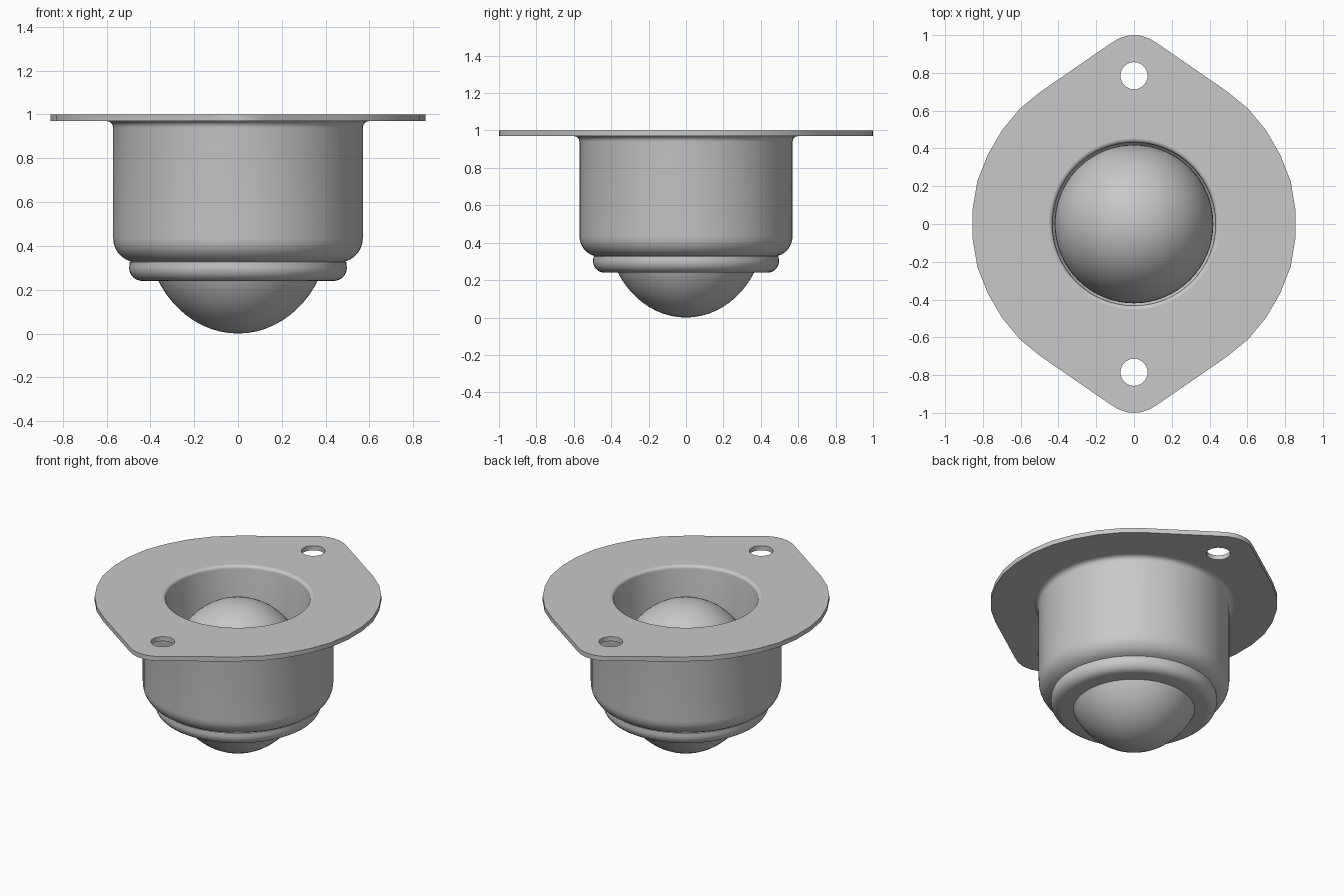
import bpy, bmesh, math

if "Cube" in bpy.data.objects:
    bpy.data.objects.remove(bpy.data.objects["Cube"], do_unlink=True)

grey = bpy.data.materials.new("steel_grey")
grey.use_nodes = True
colour = (0.58, 0.58, 0.58, 1)
grey.diffuse_color = colour
grey.node_tree.nodes["Principled BSDF"].inputs["Base Color"].default_value = colour


def finish(bm, name, angle=35):
    """Turn a bmesh into a shaded, coloured object."""
    bmesh.ops.recalc_face_normals(bm, faces=bm.faces)
    mesh = bpy.data.meshes.new(name)
    bm.to_mesh(mesh)
    bm.free()
    obj = bpy.data.objects.new(name, mesh)
    bpy.context.collection.objects.link(obj)
    mesh.materials.append(grey)
    bpy.ops.object.select_all(action='DESELECT')
    obj.select_set(True)
    bpy.context.view_layer.objects.active = obj
    bpy.ops.object.shade_smooth_by_angle(angle=math.radians(angle))
    return obj


def loop(bm, points, z):
    """Closed ring of edges at height z."""
    verts = [bm.verts.new((x, y, z)) for x, y in points]
    return [bm.edges.new((a, b)) for a, b in zip(verts, verts[1:] + verts[:1])]


def circle(r, cy, n):
    return [(r * math.cos(2 * math.pi * i / n), cy + r * math.sin(2 * math.pi * i / n))
            for i in range(n)]


def arc(cx, cz, r, start, end, n=6):
    """Profile points along a rounded corner."""
    angles = [math.radians(start + (end - start) * i / n) for i in range(n + 1)]
    return [(cx + r * math.cos(a), cz + r * math.sin(a)) for a in angles]


SEGMENTS = 64

# Mounting flange: one quarter outline mirrored, with centre and bolt holes
quarter = [(0.855, 0.075), (0.83, 0.225), (0.775, 0.365), (0.70, 0.495),
           (0.605, 0.61), (0.495, 0.70), (0.13, 0.952), (0.085, 0.98), (0.04, 0.996)]
half = quarter + [(0, 1)] + [(-x, y) for x, y in reversed(quarter)]
outline = half + [(-x, -y) for x, y in half]
bm = bmesh.new()
edges = loop(bm, outline, 0.97)
edges += loop(bm, circle(0.452, 0, SEGMENTS), 0.97)
for cy in (-0.785, 0.785):
    edges += loop(bm, circle(0.072, cy, 24), 0.97)
bmesh.ops.triangle_fill(bm, use_beauty=True, use_dissolve=False, edges=edges)
grown = bmesh.ops.extrude_face_region(bm, geom=bm.faces[:], use_keep_orig=True)
top_verts = [g for g in grown["geom"] if isinstance(g, bmesh.types.BMVert)]
bmesh.ops.translate(bm, verts=top_verts, vec=(0, 0, 0.03))
finish(bm, "mounting_flange")

# Cup housing: outer wall, rounded shoulder, retaining step, lip and inner bore
profile = (arc(0.60, 0.94, 0.03, 90, 180, 4)
           + arc(0.46, 0.435, 0.11, 0, -75)
           + [(0.495, 0.326), (0.497, 0.30)]
           + arc(0.437, 0.30, 0.06, -8, -90)
           + [(0.36, 0.24), (0.362, 0.27), (0.43, 0.36)]
           + arc(0.452, 0.98, 0.02, 180, 90, 4))
bm = bmesh.new()
verts = [bm.verts.new((r, 0, z)) for r, z in profile]
wire = [bm.edges.new(pair) for pair in zip(verts, verts[1:])]
bmesh.ops.spin(bm, geom=verts + wire, cent=(0, 0, 0), axis=(0, 0, 1),
               angle=2 * math.pi, steps=SEGMENTS)
bmesh.ops.remove_doubles(bm, verts=bm.verts, dist=1e-4)
finish(bm, "cup_housing")

# Rolling ball, slightly taller than wide
bm = bmesh.new()
bmesh.ops.create_uvsphere(bm, u_segments=SEGMENTS, v_segments=32, radius=1)
bmesh.ops.scale(bm, verts=bm.verts, vec=(0.42, 0.42, 0.48))
bmesh.ops.translate(bm, verts=bm.verts, vec=(0, 0, 0.48))
finish(bm, "rolling_ball", 60)
